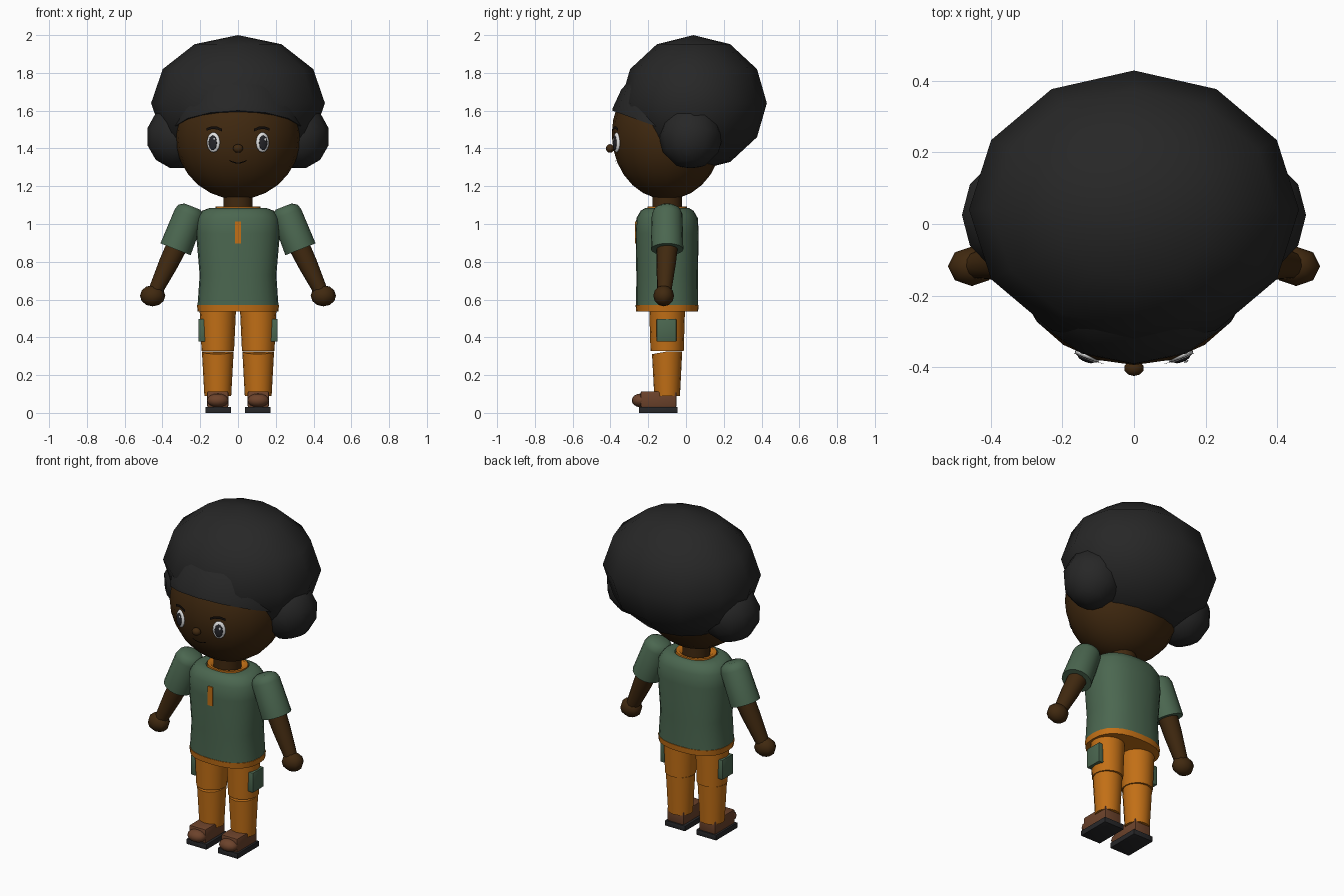
import bpy, bmesh, math
from mathutils import Matrix, Vector

cube = bpy.data.objects.get("Cube")
if cube:
    bpy.data.objects.remove(cube, do_unlink=True)


def material(name, r, g, b):
    m = bpy.data.materials.new(name)
    m.use_nodes = True
    m.diffuse_color = (r, g, b, 1)
    m.node_tree.nodes["Principled BSDF"].inputs["Base Color"].default_value = (r, g, b, 1)
    return m


SKIN = material("dark_brown_skin", .052, .022, .005)
HAIR = material("black_hair", .02, .02, .02)
GREEN = material("green_cloth", .07, .135, .08)
ORANGE = material("orange_cloth", .54, .16, .008)
LEATHER = material("brown_leather", .15, .055, .024)
SOLE = material("charcoal_rubber", .02, .02, .022)
WHITE = material("eye_white", .75, .75, .75)
IRIS = material("dark_iris", .018, .018, .022)
LINE = material("face_line", .006, .004, .003)

MID = -.10                                  # y of the body axis
HEAD_C, HEAD_R = Vector((0, MID, 1.475)), Vector((.335, .293, .345))


def finish(name, bm, mat, matrix=None, angle=40):
    if matrix is not None:
        bm.transform(matrix)
    bmesh.ops.recalc_face_normals(bm, faces=bm.faces)
    me = bpy.data.meshes.new(name)
    bm.to_mesh(me)
    bm.free()
    me.materials.append(mat)
    ob = bpy.data.objects.new(name, me)
    bpy.context.collection.objects.link(ob)
    bpy.ops.object.select_all(action='DESELECT')
    ob.select_set(True)
    bpy.context.view_layer.objects.active = ob
    if angle:
        bpy.ops.object.shade_smooth_by_angle(angle=math.radians(angle))
    return ob


def ball(name, mat, centre, radii, segs=12, rings=6, rot=None, cut=None):
    bm = bmesh.new()
    bmesh.ops.create_uvsphere(bm, u_segments=segs, v_segments=rings, radius=1)
    m = Matrix.Translation(centre) @ (rot or Matrix()) @ Matrix.Diagonal((*radii, 1))
    bm.transform(m)
    if cut:
        bmesh.ops.bisect_plane(bm, geom=bm.verts[:] + bm.edges[:] + bm.faces[:],
                               plane_co=cut[0], plane_no=cut[1], clear_inner=True)
        bmesh.ops.holes_fill(bm, edges=[e for e in bm.edges if e.is_boundary])
    return finish(name, bm, mat, angle=75)


def box(name, mat, centre, size, bevel=0, rot=None):
    bm = bmesh.new()
    bmesh.ops.create_cube(bm, size=1)
    bm.transform(Matrix.Diagonal((*size, 1)))
    if bevel:
        bmesh.ops.bevel(bm, geom=bm.edges[:], offset=bevel, segments=2, profile=.5, affect='EDGES')
    return finish(name, bm, mat, Matrix.Translation(centre) @ (rot or Matrix()), 35)


def loft(name, mat, rings, segs=16, power=2, matrix=None, caps=True, tilt=0):
    """Stack of rings (z, rx, ry); power squares them off, tilt lowers the front of the top ring."""
    bm = bmesh.new()
    loops = []
    for i, (z, rx, ry) in enumerate(rings):
        loop = []
        for k in range(segs):
            a = math.tau * k / segs
            c, s = math.cos(a), math.sin(a)
            x = math.copysign(abs(c) ** (2 / power), c)
            y = math.copysign(abs(s) ** (2 / power), s)
            drop = tilt * max(0, -y) if i == len(rings) - 1 else 0
            loop.append(bm.verts.new((rx * x, ry * y, z - drop)))
        loops.append(loop)
    for lo, hi in zip(loops, loops[1:]):
        for k in range(segs):
            n = (k + 1) % segs
            bm.faces.new((lo[k], lo[n], hi[n], hi[k]))
    if caps:
        bm.faces.new(loops[0])
        bm.faces.new(loops[-1])
    return finish(name, bm, mat, matrix)


def along(a, b):
    a, b = Vector(a), Vector(b)
    return Matrix.Translation(a) @ (b - a).to_track_quat('Z', 'Y').to_matrix().to_4x4()


def face_point(x, z, lift=0):
    """Point on the front of the head."""
    dx, dz = x / HEAD_R.x, (z - HEAD_C.z) / HEAD_R.z
    return Vector((x, MID - HEAD_R.y * math.sqrt(1 - dx * dx - dz * dz) - lift, z))


def strip(name, mat, points, half):
    """Thin painted line lying on the face."""
    bm = bmesh.new()
    rows = [[bm.verts.new(face_point(x, z + d, .007)) for d in (-half, half)] for x, z in points]
    for p, q in zip(rows, rows[1:]):
        bm.faces.new((p[0], q[0], q[1], p[1]))
    bmesh.ops.solidify(bm, geom=bm.faces[:], thickness=.006)
    return finish(name, bm, mat)


# Head and hair
ball("head", SKIN, HEAD_C, HEAD_R, 20, 14)
ball("nose", SKIN, (0, -.402, 1.40), (.028, .022, .023), 10, 6)
ball("hair_main", HAIR, (0, .04, 1.64), (.46, .388, .36))
ball("hair_cap", HAIR, (0, -.08, 1.50), (.35, .325, .36), 14, 10,
     cut=((0, -.39, 1.60), (0, .36, 1)))

# Mouth
strip("mouth", LINE, [(x * .01, 1.323 + .013 * (x / 4.5) ** 2) for x in (-4.5, -3, -1.5, 0, 1.5, 3, 4.5)], .003)

# Torso
at_body = Matrix.Translation((0, MID, 0))
loft("neck", SKIN, [(1.05, .078, .078), (1.2, .078, .078)], matrix=at_body)
loft("shirt", GREEN, [(.57, .214, .164), (.73, .203, .163), (.95, .222, .167), (1.03, .217, .163),
                      (1.07, .19, .14), (1.085, .15, .115), (1.085, .118, .105)],
     24, 2.4, at_body, False)
loft("shirt_hem", ORANGE, [(.538, .214, .164), (.572, .217, .167)], 24, 2.4, at_body)
loft("collar", ORANGE, [(1.06, .122, .108), (1.092, .118, .104), (1.092, .10, .09), (1.07, .07, .07)],
     20, 2, at_body, False)
box("chest_tab", ORANGE, (0, -.266, .955), (.032, .009, .115))

for side, s in (("left", 1), ("right", -1)):
    # Side puff of hair
    ball(side + "_hair_puff", HAIR, (s * .315, .025, 1.465), (.17, .17, .175),
         rot=Matrix.Rotation(-s * .25, 4, 'Y'))

    # Eye and brow
    turn = Matrix.Rotation(s * .38, 4, 'Z')
    eye = face_point(s * .13, 1.432)
    out = turn @ Vector((0, -1, 0))
    ball(side + "_eye", WHITE, eye, (.037, .014, .053), 16, 10, turn)
    ball(side + "_iris", IRIS, eye + out * .010 + Vector((0, 0, -.002)), (.024, .008, .039), 16, 8, turn)
    ball(side + "_eye_glint", WHITE, eye + out * .017 + Vector((.009, 0, .016)),
         (.007, .003, .009), 8, 6, turn)
    strip(side + "_brow", LINE, [(s * .085, 1.497), (s * .11, 1.508), (s * .14, 1.510), (s * .168, 1.500)], .007)

    # Arm
    shoulder, cuff = (s * .245, MID, 1.085), (s * .33, MID, .868)
    loft(side + "_sleeve", GREEN, [(-.008, .045, .045), (.008, .07, .07), (.035, .081, .081),
                                   (.235, .086, .086)], matrix=along(shoulder, cuff))
    wrist = (s * .44, -.115, .64)
    loft(side + "_arm", SKIN, [(-.05, .058, .058), (.09, .052, .052), (.25, .038, .038)],
         12, matrix=along((s * .33, MID, .87), wrist))
    ball(side + "_hand", SKIN, (s * .452, -.118, .62), (.067, .055, .056), 8, 6)

    # Leg
    at_leg = Matrix.Translation((s * .107, MID, 0))
    loft(side + "_thigh", ORANGE, [(.328, .086, .088), (.56, .097, .095)], matrix=at_leg)
    loft(side + "_shin", ORANGE, [(.09, .071, .068), (.325, .084, .080)], matrix=at_leg, tilt=.014)
    box(side + "_pocket", GREEN, (s * .19, -.103, .437), (.04, .104, .12), .004)

    # Shoe
    box(side + "_shoe", LEATHER, (s * .107, -.145, .072), (.112, .19, .085), .008)
    ball(side + "_toe_cap", LEATHER, (s * .107, -.242, .066), (.058, .045, .036), 14, 8)
    box(side + "_sole", SOLE, (s * .105, -.147, .016), (.135, .206, .032), .002)
